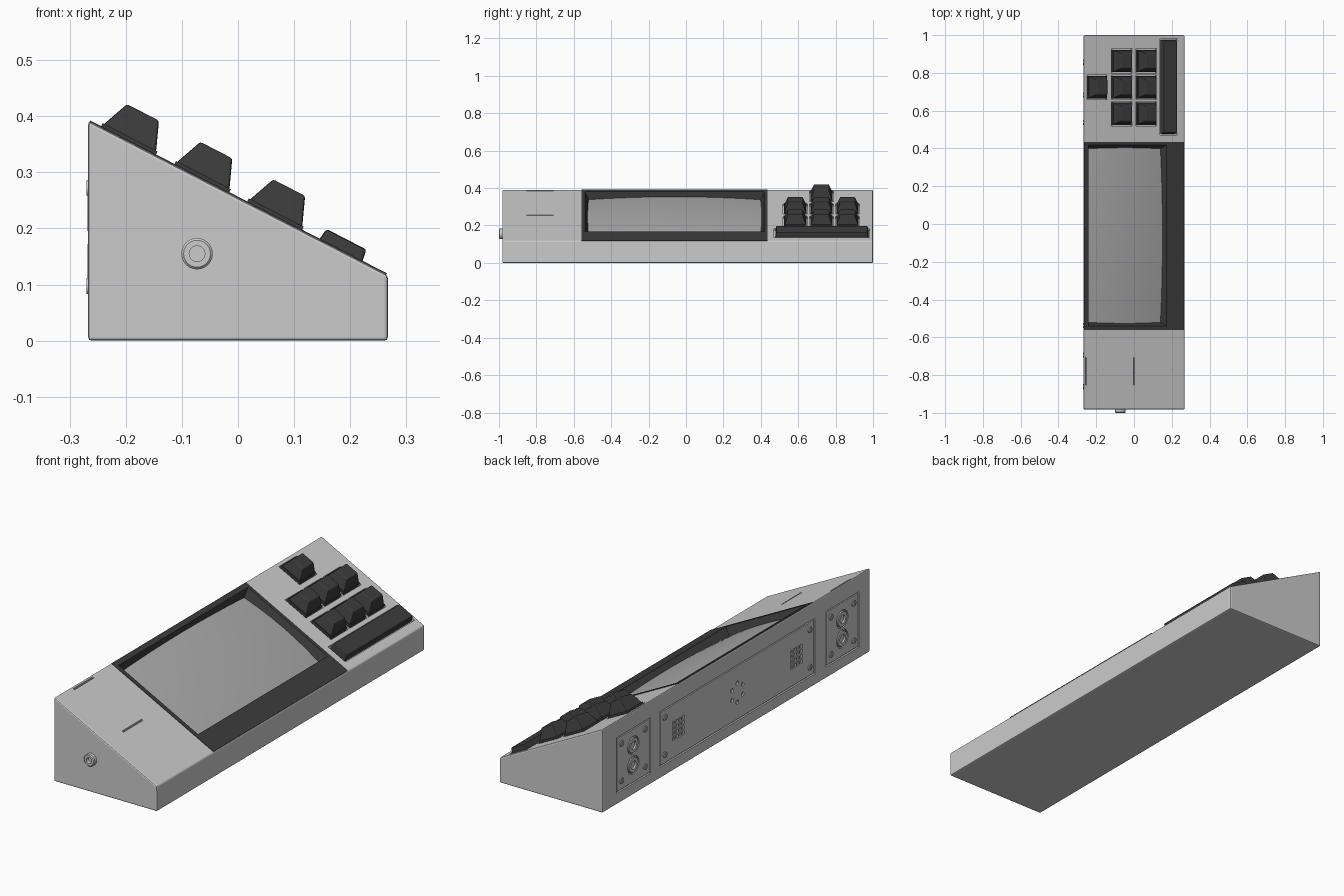
import bpy, bmesh, math
from mathutils import Matrix, Vector

if "Cube" in bpy.data.objects:
    bpy.data.objects.remove(bpy.data.objects["Cube"])

W, ZL, ZH = 0.267, 0.117, 0.392          # half depth, low and high edge heights
Y0, Y1 = -0.982, 1.0
d = Vector((2 * W, 0, ZL - ZH)); SLEN = d.length; d.normalize()
n = d.cross(Vector((0, 1, 0)))
SLOPE = Matrix(((d.x, 0, n.x, -W), (0, 1, 0, 0), (d.z, 0, n.z, ZH), (0, 0, 0, 1)))
I = Matrix.Identity(4)
AX = Matrix.Rotation(math.pi / 2, 4, 'Y')
AY = Matrix.Rotation(math.pi / 2, 4, 'X')


def mat(name, c):
    m = bpy.data.materials.new(name)
    m.diffuse_color = (c, c, c, 1)
    m.use_nodes = True
    m.node_tree.nodes["Principled BSDF"].inputs["Base Color"].default_value = m.diffuse_color
    return m


DARK = mat("dark_plastic", 0.045)


def finish(bm, name, m=None, smooth=False):
    bmesh.ops.recalc_face_normals(bm, faces=bm.faces)
    me = bpy.data.meshes.new(name)
    bm.to_mesh(me); bm.free()
    ob = bpy.data.objects.new(name, me)
    bpy.context.collection.objects.link(ob)
    if m:
        me.materials.append(m)
    if smooth:
        bpy.ops.object.select_all(action='DESELECT')
        ob.select_set(True)
        bpy.context.view_layer.objects.active = ob
        bpy.ops.object.shade_smooth_by_angle(angle=math.radians(35))
    return ob


def box(bm, x, y, z, M=I, taper=(0, 0), bevel=0):
    """Box from three ranges; the top face shrinks by taper."""
    vs = []
    for k in (0, 1):
        tx, ty = taper[0] * k, taper[1] * k
        for px, py in ((x[0] + tx, y[0] + ty), (x[1] - tx, y[0] + ty),
                       (x[1] - tx, y[1] - ty), (x[0] + tx, y[1] - ty)):
            vs.append(bm.verts.new(M @ Vector((px, py, z[k]))))
    fs = [bm.faces.new(vs[3::-1]), bm.faces.new(vs[4:])]
    fs += [bm.faces.new((vs[i], vs[(i + 1) % 4], vs[4 + (i + 1) % 4], vs[4 + i])) for i in range(4)]
    if bevel:
        bmesh.ops.bevel(bm, geom=list({e for f in fs for e in f.edges}), offset=bevel,
                        segments=2, affect='EDGES', profile=0.5)


def cyl(bm, c, r, depth, rot, seg=20):
    bmesh.ops.create_cone(bm, cap_ends=True, segments=seg, radius1=r, radius2=r, depth=depth,
                          matrix=Matrix.Translation(c) @ rot)


def ring(bm, c, ro, ri, h, rot, seg=24):
    """Tube with a closed floor, opening along local +z."""
    M = Matrix.Translation(c) @ rot
    prof = [(ro, 0), (ro, h * 0.8), (ro - h * 0.2, h), (ri, h), (ri, 0.001)]
    loops = [[bm.verts.new(M @ Vector((r * math.cos(a), r * math.sin(a), z)))
              for a in (2 * math.pi * i / seg for i in range(seg))] for r, z in prof]
    for a, b in zip(loops, loops[1:]):
        for i in range(seg):
            j = (i + 1) % seg
            bm.faces.new((a[i], a[j], b[j], b[i]))
    bm.faces.new(loops[0]); bm.faces.new(loops[-1])


def cut(ob, bm):
    c = finish(bm, "cutter")
    c.hide_render = True
    mod = ob.modifiers.new("cut", 'BOOLEAN')
    mod.operation, mod.solver, mod.object = 'DIFFERENCE', 'EXACT', c
    bpy.context.view_layer.objects.active = ob
    bpy.ops.object.modifier_apply(modifier=mod.name)
    bpy.data.objects.remove(c)


# wedge body
bm = bmesh.new()
prof = [(-W, 0), (W, 0), (W, ZL), (-W, ZH)]
f = bm.faces.new([bm.verts.new((x, Y0, z)) for x, z in prof])
ext = bmesh.ops.extrude_face_region(bm, geom=[f])
bmesh.ops.translate(bm, vec=(0, Y1 - Y0, 0), verts=[v for v in ext['geom'] if isinstance(v, bmesh.types.BMVert)])
bmesh.ops.recalc_face_normals(bm, faces=bm.faces)
bmesh.ops.bevel(bm, geom=bm.edges[:], offset=0.006, segments=2, affect='EDGES', profile=0.5)
body = finish(bm, "wedge_body")

# layout: keys (slope distance, y), back panels (y range)
KEYS = [(0.080, 0.724)] + [(u, y) for u in (0.227, 0.373) for y in (0.863, 0.724, 0.584)]
PANELS = [("right_socket_panel", 0.645, 0.895), ("port_panel", -0.575, 0.575),
          ("left_socket_panel", -0.90, -0.655)]
OU, OY = (0.028, 0.492), (-0.54, 0.418)     # screen opening

# pockets: screen, key wells, slots, back panels
bm = bmesh.new()
box(bm, (0.026, 0.494), (OY[0] - 0.002, OY[1] + 0.002), (-0.047, 0.05), SLOPE)
for u in (0.0145, 0.30):
    box(bm, (u - 0.004, u + 0.004), (-0.853, -0.708), (-0.015, 0.05), SLOPE)
for u, y in KEYS:
    box(bm, (u - 0.061, u + 0.061), (y - 0.065, y + 0.065), (-0.012, 0.05), SLOPE)
box(bm, (0.455, 0.557), (0.47, 0.982), (-0.012, 0.05), SLOPE)
for _, a, b in PANELS:
    box(bm, (-W - 0.05, -W + 0.008), (a, b), (0.052, 0.312))
cut(body, bm)

# screen bezel: thin plate with sloping walls down to the glass
bm = bmesh.new()
loops = []
for u0, u1, a, b, h in ((0.003, SLEN - 0.003, -0.56, 0.435, -0.003), (0.003, SLEN - 0.003, -0.56, 0.435, 0.002),
                        (*OU, *OY, 0.002), (OU[0] + 0.016, OU[1] - 0.016, OY[0] + 0.022, OY[1] - 0.022, -0.044)):
    loops.append([bm.verts.new(SLOPE @ Vector(p)) for p in ((u0, a, h), (u1, a, h), (u1, b, h), (u0, b, h))])
for p, q in zip(loops, loops[1:]):
    for i in range(4):
        bm.faces.new((p[i], p[(i + 1) % 4], q[(i + 1) % 4], q[i]))
finish(bm, "screen_bezel", DARK)

# bulging screen glass
bm = bmesh.new()
NU, NY = 12, 20
grid = []
for i in range(NU + 1):
    s = 2 * i / NU - 1
    row = []
    for j in range(NY + 1):
        t = 2 * j / NY - 1
        h = -0.012 - 0.013 * s * s - 0.016 * t * t
        row.append(bm.verts.new(SLOPE @ Vector((0.26 + s * 0.228, -0.061 + t * 0.474, h))))
    grid.append(row)
for i in range(NU):
    for j in range(NY):
        bm.faces.new((grid[i][j], grid[i + 1][j], grid[i + 1][j + 1], grid[i][j + 1]))
finish(bm, "screen_glass", mat("glass_grey", 0.4), True)

# keycaps and long key
for k, (u, y) in enumerate(KEYS):
    bm = bmesh.new()
    box(bm, (u - 0.055, u + 0.055), (y - 0.059, y + 0.059), (-0.012, 0.008), SLOPE)
    box(bm, (u - 0.053, u + 0.053), (y - 0.057, y + 0.057), (0.006, 0.058), SLOPE, (0.021, 0.018), 0.004)
    finish(bm, f"keycap_{k + 1}", DARK)
bm = bmesh.new()
box(bm, (0.461, 0.551), (0.477, 0.976), (-0.012, 0.023), SLOPE, (0.005, 0.005), 0.005)
finish(bm, "long_key", DARK)

# back panels with screws, sockets and ports
PX = -W + 0.001                             # outer panel surface
UP = Matrix.Rotation(-math.pi / 2, 4, 'Y')  # local z to -x
for name, a, b in PANELS:
    bm = bmesh.new()
    box(bm, (PX, PX + 0.009), (a + 0.006, b - 0.006), (0.058, 0.306))
    panel = finish(bm, name)
    holes = bmesh.new()
    if name == "port_panel":
        for y in (-0.437, 0.437):
            for i in range(4):
                for j in range(4):
                    cy, cz = y + (i - 1.5) * 0.024, 0.183 + (j - 1.5) * 0.024
                    box(holes, (PX - 0.01, PX + 0.006), (cy - 0.0085, cy + 0.0085), (cz - 0.0085, cz + 0.0085))
        for i in range(6):
            ang = math.pi * (i + 0.5) / 3
            cyl(holes, (PX, 0.045 * math.cos(ang), 0.183 + 0.045 * math.sin(ang)), 0.01, 0.012, AX, 12)
    else:
        for z in (0.138, 0.23):
            cyl(holes, (PX, (a + b) / 2, z), 0.042, 0.012, AX, 24)
            bm = bmesh.new()
            ring(bm, (PX + 0.007, (a + b) / 2, z), 0.036, 0.019, 0.009, UP)
            finish(bm, name.replace("panel", "ring"), None, True)
    cut(panel, holes)
    for y in (a + 0.038, b - 0.038):
        for z in (0.097, 0.272):
            bm = bmesh.new()
            cyl(bm, (PX - 0.001, y, z), 0.014, 0.006, AX, 16)
            screw = finish(bm, "panel_screw", None, True)
            slot = bmesh.new()
            box(slot, (PX - 0.01, PX - 0.002), (y - 0.002, y + 0.002), (z - 0.02, z + 0.02))
            cut(screw, slot)

# headphone socket on the front end
bm = bmesh.new()
ring(bm, (-0.073, Y0 + 0.002, 0.155), 0.028, 0.014, 0.02, AY)
finish(bm, "end_socket", None, True)
